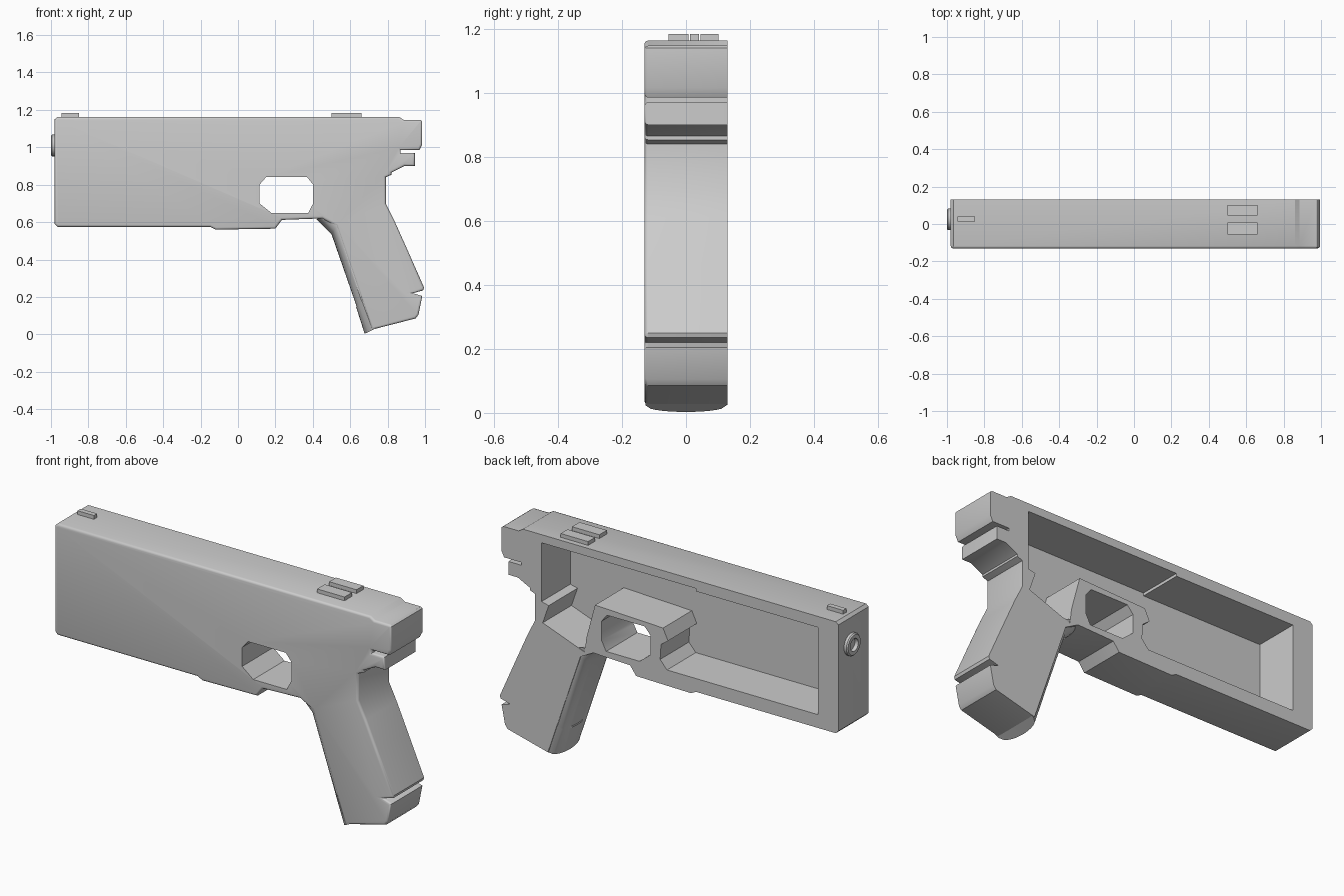
import bpy, bmesh, math
from mathutils import Vector

if "Cube" in bpy.data.objects:
    bpy.data.objects.remove(bpy.data.objects["Cube"])

grey = bpy.data.materials.new("mid grey")
grey.diffuse_color = (0.6, 0.6, 0.6, 1)
grey.use_nodes = True
grey.node_tree.nodes["Principled BSDF"].inputs["Base Color"].default_value = grey.diffuse_color


def finish(name, bm, helper=False):
    bmesh.ops.recalc_face_normals(bm, faces=bm.faces)
    me = bpy.data.meshes.new(name)
    bm.to_mesh(me)
    bm.free()
    me.materials.append(grey)
    ob = bpy.data.objects.new(name, me)
    bpy.context.collection.objects.link(ob)
    ob.hide_render = helper
    return ob


def prism(name, outline, y0, y1, bevel=0, helper=False):
    """Side outline (x, z) extruded from y0 to y1, optional rounding at y0."""
    bm = bmesh.new()
    near = [bm.verts.new((x, y0, z)) for x, z in outline]
    face = bm.faces.new(near)
    res = bmesh.ops.extrude_face_region(bm, geom=[face], use_keep_orig=True)
    for v in res["geom"]:
        if isinstance(v, bmesh.types.BMVert):
            v.co.y = y1
    bmesh.ops.recalc_face_normals(bm, faces=bm.faces)
    if bevel:
        rim = [e for e in bm.edges if all(abs(v.co.y - y0) < 1e-5 for v in e.verts)]
        bmesh.ops.bevel(bm, geom=rim, offset=bevel, segments=3, profile=0.5, affect="EDGES")
    return finish(name, bm, helper)


def tube(name, x0, x1, y, z, r_out, r_in):
    """Chamfered ring along x, made from a revolved loop."""
    n, c = 24, 0.006
    prof = [(x0, r_in), (x0, r_out - c), (x0 + c, r_out), (x1, r_out), (x1, r_in)]
    bm = bmesh.new()
    rings = []
    for i in range(n):
        a = 2 * math.pi * i / n
        rings.append([bm.verts.new((px, y + r * math.cos(a), z + r * math.sin(a))) for px, r in prof])
    for i in range(n):
        p, q = rings[i], rings[(i + 1) % n]
        for j in range(len(prof)):
            k = (j + 1) % len(prof)
            bm.faces.new((p[j], p[k], q[k], q[j]))
    return finish(name, bm)


def box(name, x0, x1, y0, y1, z0, z1):
    return prism(name, [(x0, z0), (x1, z0), (x1, z1), (x0, z1)], y0, y1)


def cut(target, cutter):
    m = target.modifiers.new("cut", "BOOLEAN")
    m.operation, m.solver, m.object = "DIFFERENCE", "EXACT", cutter
    bpy.context.view_layer.objects.active = target
    bpy.ops.object.modifier_apply(modifier=m.name)
    bpy.data.objects.remove(cutter, do_unlink=True)


# Main shell with slide, guard and grip in one outline
outline = [
    (-0.98, 1.15), (-0.965, 1.163), (0.86, 1.163), (0.885, 1.147), (0.975, 1.147), (0.985, 1.14),
    (0.985, 1.015), (0.97, 0.985), (0.87, 0.985), (0.87, 0.97), (0.945, 0.97), (0.945, 0.90),
    (0.89, 0.90), (0.82, 0.865), (0.82, 0.853), (0.79, 0.84), (0.79, 0.70), (0.835, 0.61),
    (0.90, 0.465), (0.995, 0.25), (0.99, 0.235), (0.935, 0.22), (0.985, 0.205), (0.965, 0.105),
    (0.95, 0.085), (0.715, 0.025), (0.525, 0.58), (0.45, 0.62), (0.235, 0.612), (0.20, 0.565),
    (-0.12, 0.56), (-0.15, 0.575), (-0.965, 0.575), (-0.98, 0.59)]
shell = prism("body_shell", outline, -0.13, 0.13, bevel=0.012)

# Hollow opened on the rear side, going around the guard block
hollow = [
    (-0.86, 0.645), (0.02, 0.645), (0.06, 0.69), (0.055, 0.77), (0.014, 0.80), (0.043, 0.86),
    (0.44, 0.875), (0.49, 0.69), (0.50, 0.61), (0.745, 0.70), (0.71, 0.80), (0.752, 0.81),
    (0.752, 1.12), (-0.15, 1.12), (-0.15, 1.105), (-0.86, 1.105)]
cut(shell, prism("hollow_cutter", hollow, -0.11, 0.3, helper=True))

# Finger opening through the guard block
opening = [
    (0.115, 0.80), (0.15, 0.84), (0.37, 0.84), (0.402, 0.80), (0.402, 0.70),
    (0.375, 0.648), (0.18, 0.648), (0.115, 0.70)]
cut(shell, prism("opening_cutter", opening, -0.3, 0.3, helper=True))

# Round hole in the front end wall
bm = bmesh.new()
bmesh.ops.create_cone(bm, cap_ends=True, segments=24, radius1=0.033, radius2=0.033, depth=0.3)
for v in bm.verts:
    v.co = Vector((v.co.z - 0.95, v.co.x + 0.025, v.co.y + 1.01))
cut(shell, finish("bore_cutter", bm, True))

# Front ring
ring = tube("front_ring", -1.0, -0.97, 0.025, 1.01, 0.058, 0.033)

# Rounded strap along the front of the grip
side = [(0.72, 0.024), (0.665, 0.172), (0.66, 0.18), (0.527, 0.58), (0.47, 0.64)]
crest = [(0.677, 0.003), (0.632, 0.145), (0.634, 0.15), (0.50, 0.535), (0.42, 0.615)]
bm = bmesh.new()
rows = []
for i in range(17):
    t = -1 + i / 8
    k = math.sqrt(max(0, 1 - t * t)) ** 0.9
    row = [(s[0] + (c[0] - s[0]) * k, s[1] + (c[1] - s[1]) * k) for s, c in zip(side, crest)]
    row += [(0.55, 0.62), (0.75, 0.04)]
    rows.append([bm.verts.new((x, t * 0.127, z)) for x, z in row])
for p, q in zip(rows, rows[1:]):
    for j in range(len(p)):
        k = (j + 1) % len(p)
        bm.faces.new((p[j], p[k], q[k], q[j]))
bm.faces.new(rows[0])
bm.faces.new(rows[-1])
strap = finish("grip_front_strap", bm)

# Raised blocks on the top
box("front_top_post", -0.945, -0.85, 0.013, 0.04, 1.15, 1.183)
for label, y0, y1 in (("left", 0.045, 0.102), ("right", -0.055, 0.008)):
    box("rear_top_post_" + label, 0.50, 0.66, y0, y1, 1.15, 1.183)

# Smooth the rounded parts, keep hard edges
for ob in (shell, ring, strap):
    bpy.ops.object.select_all(action="DESELECT")
    ob.select_set(True)
    bpy.context.view_layer.objects.active = ob
    bpy.ops.object.shade_smooth_by_angle(angle=math.radians(32))
